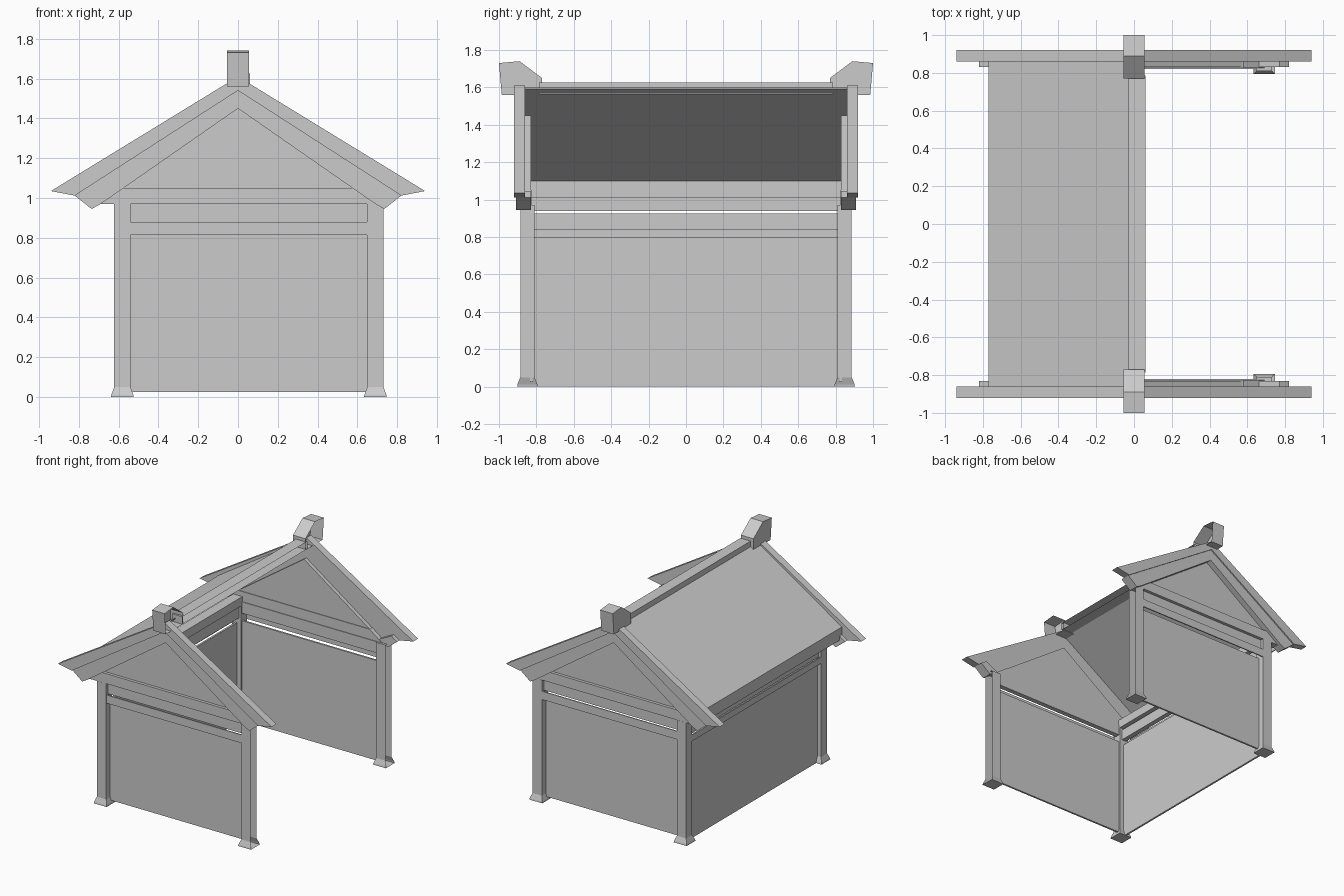
import bpy, bmesh

old = bpy.data.objects.get("Cube")
if old:
    bpy.data.objects.remove(old, do_unlink=True)

grey = bpy.data.materials.new("plain_grey")
grey.use_nodes = True
grey.diffuse_color = (0.6, 0.6, 0.6, 1)
bsdf = grey.node_tree.nodes["Principled BSDF"]
bsdf.inputs["Base Color"].default_value = (0.6, 0.6, 0.6, 1)
bsdf.inputs["Roughness"].default_value = 0.8


def finish(name, bm, open_side=False):
    """Fix normals, optionally drop the faces on the open +x side, and link."""
    bmesh.ops.recalc_face_normals(bm, faces=bm.faces)
    bm.normal_update()
    if open_side:
        gone = [f for f in bm.faces if f.normal.x > 0.7]
        bmesh.ops.delete(bm, geom=gone, context='FACES')
    mesh = bpy.data.meshes.new(name)
    bm.to_mesh(mesh)
    bm.free()
    mesh.materials.append(grey)
    obj = bpy.data.objects.new(name, mesh)
    bpy.context.collection.objects.link(obj)
    return obj


def prism(name, profile, axis, a, b, open_side=False):
    """Closed profile swept from a to b; (x, z) along 'y' or (y, z) along 'x'."""
    bm = bmesh.new()
    rings = []
    for t in (a, b):
        rings.append([bm.verts.new((p, t, z) if axis == 'y' else (t, p, z))
                      for p, z in profile])
    n = len(profile)
    for ring in rings:
        bm.faces.new(ring)
    for i in range(n):
        j = (i + 1) % n
        bm.faces.new((rings[0][i], rings[0][j], rings[1][j], rings[1][i]))
    return finish(name, bm, open_side)


def box(name, x, y, z, open_side=False):
    corners = [(x[0], z[0]), (x[1], z[0]), (x[1], z[1]), (x[0], z[1])]
    return prism(name, corners, 'y', y[0], y[1], open_side)


def post(name, cx, cy, open_side):
    """Square post with a flared foot."""
    bm = bmesh.new()
    rings = []
    for hx, hy, z in ((0.057, 0.055, 0), (0.055, 0.053, 0.012),
                      (0.041, 0.038, 0.05), (0.041, 0.038, 0.97)):
        rings.append([bm.verts.new((cx + sx * hx, cy + sy * hy, z))
                      for sx, sy in ((-1, -1), (1, -1), (1, 1), (-1, 1))])
    bm.faces.new(rings[0])
    bm.faces.new(rings[-1])
    for low, high in zip(rings, rings[1:]):
        for i in range(4):
            j = (i + 1) % 4
            bm.faces.new((low[i], low[j], high[j], high[i]))
    return finish(name, bm, open_side)


def chevron(half, reach):
    """Mirror one rafter outline (starting and ending on x = 0)."""
    return half + [(-x, z) for x, z in reversed(half) if x > 0]


# Gable ends, front and back
for label, s in (("front", -1), ("back", 1)):
    wall_x = (-0.54, 0.65)
    for side, cx in (("right", -0.581), ("left", 0.69)):
        post(f"{label}_{side}_post", cx, s * 0.848, side == "left")
    box(f"{label}_wall", wall_x, (s * 0.82, s * 0.835), (0.025, 0.82))
    box(f"{label}_rail", wall_x, (s * 0.875, s * 0.884), (0.815, 0.88))
    box(f"{label}_lintel", wall_x, (s * 0.82, s * 0.86), (0.88, 0.97))
    prism(f"{label}_tie_beam",
          [(-0.69, 0.97), (0.69, 0.97), (0.58, 1.05), (-0.58, 1.05)],
          'y', s * 0.825, s * 0.885)
    prism(f"{label}_gable_panel", [(-0.69, 0.97), (0.69, 0.97), (0, 1.45)],
          'y', s * 0.83, s * 0.862)
    for side in (-1, 1):
        name = f"{label}_{'left' if side > 0 else 'right'}"
        prism(name + "_bargeboard",
              [(0, 1.61), (side * 0.94, 1.035), (side * 0.82, 1.012), (0, 1.54)],
              'y', s * 0.86, s * 0.92)
        prism(name + "_inner_rafter",
              [(0, 1.54), (side * 0.82, 1.012), (side * 0.735, 0.945), (side * 0.69, 0.97), (0, 1.45)],
              'y', s * 0.86, s * 0.91)
        prism(name + "_rafter_tail",
              [(side * 0.77, 1.045), (side * 0.82, 1.012), (side * 0.735, 0.945), (side * 0.66, 0.99)],
              'y', s * 0.83, s * 0.86)
    # Ridge end cap
    prism(f"{label}_ridge_cap",
          [(s * 0.985, 1.56), (s * 1.0, 1.73), (s * 0.89, 1.74),
           (s * 0.77, 1.65), (s * 0.77, 1.56)],
          'x', -0.055, 0.055, True)

# Closed right side
box("side_wall", (-0.59, -0.575), (-0.81, 0.81), (0, 0.80))
box("side_rail", (-0.622, -0.613), (-0.81, 0.81), (0.795, 0.845))
box("side_lintel", (-0.60, -0.56), (-0.81, 0.81), (0.84, 0.925))
box("wall_plate", (-0.62, -0.54), (-0.83, 0.83), (0.94, 1.01))

# Roof slope with its eave board
prism("roof_slope", [(-0.77, 1.105), (0.0, 1.60), (0.0, 1.592), (-0.77, 1.097)],
      'y', -0.86, 0.86)
box("eave_board", (-0.77, -0.762), (-0.86, 0.86), (1.01, 1.10))
box("ridge_beam", (-0.03, 0.06), (-0.785, 0.785), (1.565, 1.625), True)
